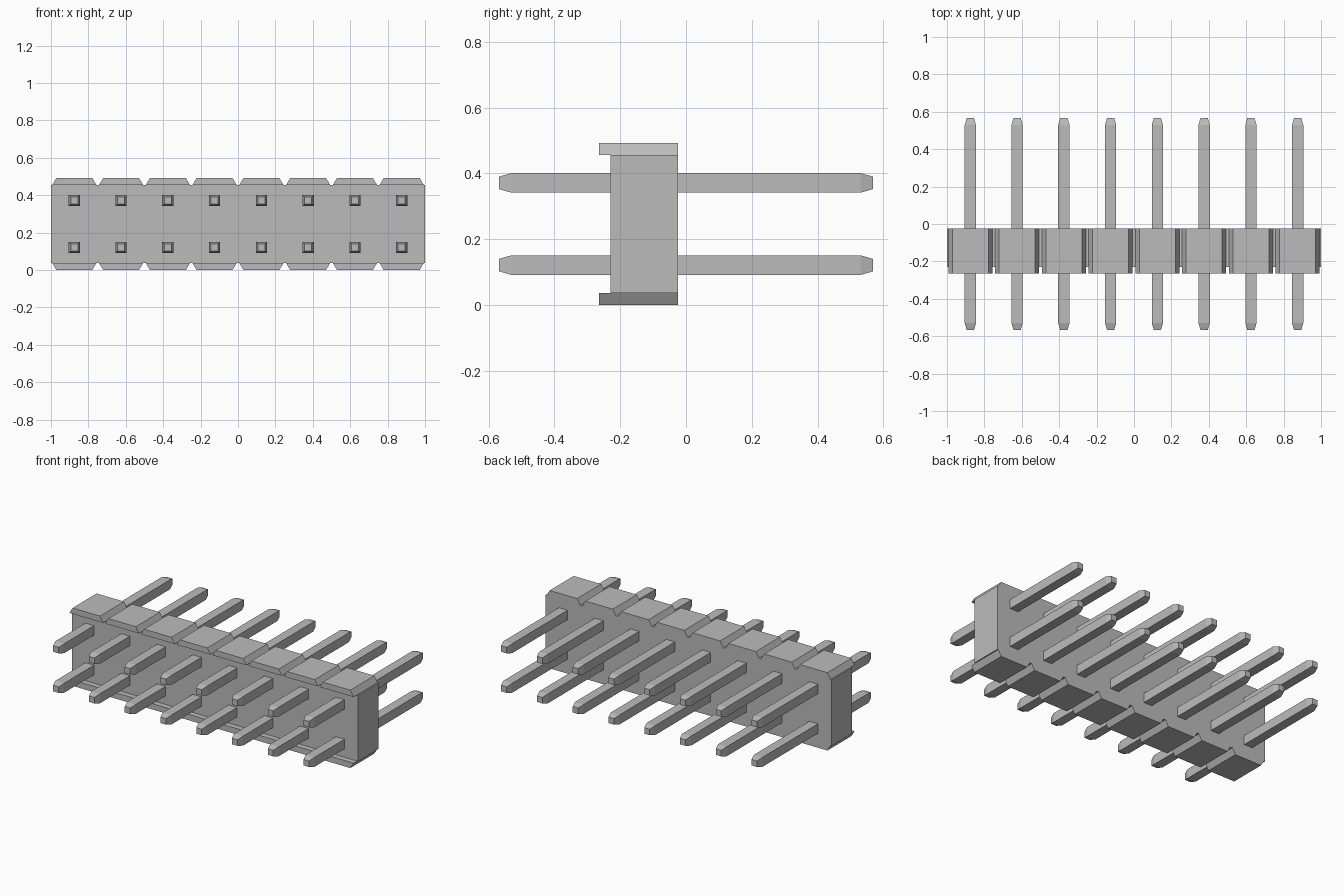
import bpy
import bmesh

cube = bpy.data.objects.get("Cube")
if cube:
    bpy.data.objects.remove(cube)

COLUMNS, PITCH = 8, 0.25
MID_Z, HALF_BODY, HALF_HEIGHT = 0.246, 0.209, 0.246
BACK_Y, BODY_Y, LIP_Y = -0.025, -0.23, -0.265

grey = bpy.data.materials.new("grey")
grey.use_nodes = True
colour = (0.5, 0.5, 0.5, 1)
grey.diffuse_color = colour
grey.node_tree.nodes["Principled BSDF"].inputs["Base Color"].default_value = colour


def loft(name, rings):
    """Closed solid through matching rings of points."""
    bm = bmesh.new()
    loops = [[bm.verts.new(p) for p in ring] for ring in rings]
    for a, b in zip(loops, loops[1:]):
        for i in range(len(a)):
            j = (i + 1) % len(a)
            bm.faces.new((a[i], a[j], b[j], b[i]))
    bm.faces.new(loops[0])
    bm.faces.new(loops[-1])
    bmesh.ops.recalc_face_normals(bm, faces=bm.faces)
    mesh = bpy.data.meshes.new(name)
    bm.to_mesh(mesh)
    bm.free()
    mesh.materials.append(grey)
    obj = bpy.data.objects.new(name, mesh)
    bpy.context.collection.objects.link(obj)
    return obj


def rect_xz(x, z, half_x, half_z, y):
    return [(x + sx * half_x, y, z + sz * half_z)
            for sx, sz in ((-1, -1), (1, -1), (1, 1), (-1, 1))]


# Long housing block
loft("housing", [rect_xz(0, MID_Z, 1, HALF_BODY, y) for y in (BODY_Y, BACK_Y)])

for col in range(COLUMNS):
    x = (col - (COLUMNS - 1) / 2) * PITCH
    for side, row in ((-1, "lower"), (1, "upper")):
        # Bevelled tab with a front overhang
        inner, outer = MID_Z + side * HALF_BODY, MID_Z + side * HALF_HEIGHT
        profile = ((-0.118, inner), (0.118, inner), (0.096, outer), (-0.096, outer))
        loft(f"{row}_tab_{col + 1}",
             [[(x + px, y, pz) for px, pz in profile] for y in (LIP_Y, BACK_Y)])

        # Square pin with tapered ends
        z = MID_Z + side * PITCH / 2
        stations = ((-0.568, 0.019), (-0.53, 0.03), (0.53, 0.03), (0.568, 0.019))
        loft(f"{row}_pin_{col + 1}", [rect_xz(x, z, r, r, y) for y, r in stations])
